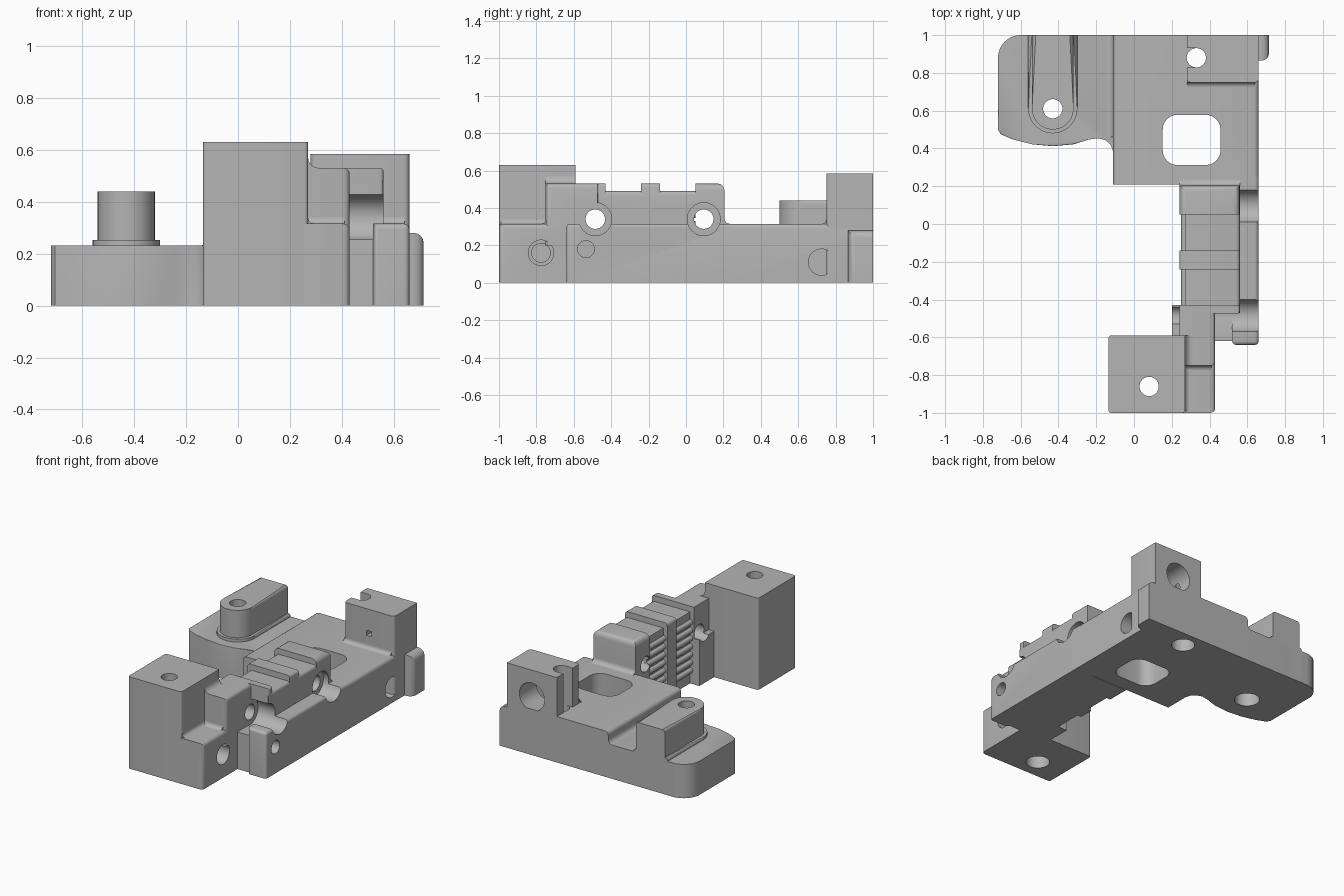
import bpy, bmesh, math
from mathutils import Vector, Matrix

old = bpy.data.objects.get("Cube")
if old:
    bpy.data.objects.remove(old, do_unlink=True)

GREY = (0.46, 0.46, 0.46, 1)
mat = bpy.data.materials.new("matte grey")
mat.use_nodes = True
mat.diffuse_color = GREY
bsdf = mat.node_tree.nodes["Principled BSDF"]
bsdf.inputs["Base Color"].default_value = GREY
bsdf.inputs["Roughness"].default_value = 0.6

parts = {}


def finish(name, bm, cutter=False):
    bmesh.ops.recalc_face_normals(bm, faces=bm.faces[:])
    mesh = bpy.data.meshes.new(name)
    bm.to_mesh(mesh)
    bm.free()
    mesh.materials.append(mat)
    ob = bpy.data.objects.new(name, mesh)
    bpy.context.collection.objects.link(ob)
    if cutter:
        ob.hide_render = True
    else:
        parts[name] = ob
    return ob


def round_edges(bm, edges, radius):
    bmesh.ops.bevel(bm, geom=edges, offset=radius, segments=4, profile=0.5,
                    affect='EDGES', clamp_overlap=True)


def box(name, x, y, z, rounded="", radius=0.025, cutter=False):
    """Box from ranges; rounded lists edges by their two faces, such as '+x+z'."""
    bm = bmesh.new()
    bmesh.ops.create_cube(bm, size=2)
    chosen = []
    for e in bm.edges:
        mid = (e.verts[0].co + e.verts[1].co) / 2
        key = "".join(("+" if c > 0 else "-") + a for a, c in zip("xyz", mid) if abs(c) > 0.5)
        if key in rounded.split():
            chosen.append(e)
    for v in bm.verts:
        v.co = Vector([r[0] if c < 0 else r[1] for c, r in zip(v.co, (x, y, z))])
    if chosen:
        round_edges(bm, chosen, radius)
    return finish(name, bm, cutter)


def prism(name, axis, outline, lo, hi, rim=0, cutter=False):
    """Extrude an outline along an axis, optionally rounding its far rim."""
    place = {"x": lambda u, v, w: (w, u, v), "y": lambda u, v, w: (u, w, v),
             "z": lambda u, v, w: (u, v, w)}[axis]
    bm = bmesh.new()
    low = [bm.verts.new(place(u, v, lo)) for u, v in outline]
    top = [bm.verts.new(place(u, v, hi)) for u, v in outline]
    bm.faces.new(low)
    bm.faces.new(top)
    n = len(low)
    for i in range(n):
        j = (i + 1) % n
        bm.faces.new((low[i], low[j], top[j], top[i]))
    if rim:
        far = set(top)
        # the back wall stays sharp
        edges = [e for e in bm.edges if far.issuperset(e.verts)
                 and min(v.co.y for v in e.verts) < 0.99]
        round_edges(bm, edges, rim)
    return finish(name, bm, cutter)


def arc(cx, cy, r, a0, a1, n=10):
    return [(cx + r * math.cos(math.radians(a0 + (a1 - a0) * i / n)),
             cy + r * math.sin(math.radians(a0 + (a1 - a0) * i / n))) for i in range(n + 1)]


def rod(name, axis, centre, r, lo, hi, cutter=True, sides=40):
    return prism(name, axis, [p for p in arc(*centre, r, 0, 360, sides)][:-1], lo, hi,
                 cutter=cutter)


def fillet(name, axis, u, v, su, sv, r, lo, hi):
    """Concave blend in the corner (u, v), opening toward (su, sv)."""
    curve = [(u + su * (r - a), v + sv * (r - b)) for a, b in arc(0, 0, r, 0, 90, 6)]
    prism(name, axis, [(u - su * 0.01, v - sv * 0.01), (u - su * 0.01, v + sv * r)] + curve
          + [(u + su * r, v - sv * 0.01)], lo, hi)


def cut(names, *cutters):
    for name in names.split():
        ob = parts[name]
        bpy.context.view_layer.objects.active = ob
        for c in cutters:
            m = ob.modifiers.new("cut", 'BOOLEAN')
            m.operation, m.solver, m.object = 'DIFFERENCE', 'EXACT', c
            bpy.ops.object.modifier_apply(modifier=m.name)
    for c in cutters:
        bpy.data.objects.remove(c, do_unlink=True)


# Rear plate, side wing and wing boss
box("plate", (-0.11, 0.66), (0.21, 1), (0, 0.315), "+x+z -x+z")
wing = [(-0.05, 1)] + arc(-0.6, 0.88, 0.12, 90, 180)
wing += [(-0.72, 0.5), (-0.705, 0.475), (-0.64, 0.447), (-0.54, 0.422), (-0.43, 0.412),
         (-0.32, 0.422), (-0.24, 0.447), (-0.19, 0.457), (-0.15, 0.447), (-0.12, 0.42),
         (-0.11, 0.38), (-0.05, 0.38)]
prism("wing", "z", wing, 0, 0.232, rim=0.025)
boss = [(-0.32, 1), (-0.54, 1)] + arc(-0.43, 0.61, 0.11, 180, 360, 20)
prism("wing_boss", "z", boss, 0.02, 0.44, rim=0.02)
skirt = [(-0.3, 1), (-0.56, 1)] + arc(-0.43, 0.61, 0.13, 180, 360, 20)
prism("boss_skirt", "z", skirt, 0.02, 0.252, rim=0.019)
fillet("wing_blend", "y", -0.11, 0.232, -1, 1, 0.03, 0.46, 1)

# Rear tower and its side lug
box("rear_tower", (0.28, 0.66), (0.75, 1), (0.02, 0.583), "-x-y +x-y", 0.02)
box("side_lug", (0.6, 0.715), (0.865, 1), (0, 0.28), "+x-y +x+z", 0.04)
fillet("tower_blend", "x", 0.75, 0.315, -1, 1, 0.025, 0.28, 0.64)

# Front tower and arm
box("front_tower", (-0.135, 0.27), (-1, -0.59), (0, 0.63), "-x-y -x+y +x-y", 0.015)
box("arm_base", (0.2, 0.43), (-1, -0.43), (0, 0.315), "+x+z +x-y")
box("arm_upper", (0.24, 0.43), (-0.75, -0.43), (0.2, 0.53), "+x+z +x-y")
fillet("arm_side_blend", "y", 0.27, 0.53, 1, 1, 0.04, -0.75, -0.59)
fillet("arm_step_blend", "x", -0.75, 0.315, -1, 1, 0.025, 0.27, 0.41)
fillet("arm_tower_blend", "y", 0.27, 0.315, 1, 1, 0.025, -0.99, -0.75)

# Clamp ridge with raised pads
box("clamp_core", (0.27, 0.56), (-0.47, 0.19), (0, 0.49), "+x+z", 0.02)
box("clamp_rear_pad", (0.24, 0.56), (0.05, 0.205), (0, 0.53), "+x+z -x+z +y+z", 0.035)
box("clamp_middle_pad", (0.24, 0.56), (-0.24, -0.14), (0, 0.53), "+x+z -x+z", 0.02)
box("clamp_front_pad", (0.3, 0.56), (-0.475, -0.43), (0.2, 0.53), "+x+z +x-y", 0.015)
fillet("clamp_blend", "x", 0.205, 0.315, 1, 1, 0.03, 0.24, 0.56)

# Gripping ribs between the pads
for group, (lo, hi) in {"rear": (-0.14, 0.05), "front": (-0.43, -0.24)}.items():
    for i in range(7):
        rod(f"{group}_rib_{i + 1}", "y", (0.268, 0.09 + 0.055 * i), 0.019, lo, hi,
            cutter=False, sides=16)

# Outer rail
box("rail", (0.52, 0.66), (-0.64, 0.25), (0, 0.315), "+x+z -x-y +x-y -y+z", 0.02)
box("rail_filler", (0.4, 0.56), (-0.62, -0.4), (0, 0.255))

# Window in the plate
window = [p for cx, cy, a in ((0.38, 0.5, 0), (0.23, 0.5, 90), (0.23, 0.39, 180), (0.38, 0.39, 270))
          for p in arc(cx, cy, 0.078, a, a + 90, 6)]
cut("plate", prism("window_cut", "z", window, -0.1, 0.5, cutter=True))

# Vertical screw holes, wider underneath
for names, spot, wide in (("wing wing_boss boss_skirt", (-0.43, 0.61), 0.08),
                          ("plate rear_tower", (0.33, 0.88), 0.075),
                          ("front_tower", (0.08, -0.86), 0.075)):
    cut(names, rod("screw_hole", "z", spot, 0.051, -0.1, 0.8),
        rod("screw_recess", "z", spot, wide, -0.1, 0.12))

# Open slot and rear bore in the tower
cut("rear_tower", box("slot", (0.2, 0.33), (0.829, 0.931), (0.315, 0.7), cutter=True),
    rod("rear_bore", "y", (0.47, 0.4), 0.095, 0.82, 1.1),
    box("pin_slot", (0.45, 0.49), (0.7, 0.9), (0.4, 0.435), cutter=True))

# Cross holes through the clamp, with wide channels on the rail side
clamp = "clamp_core clamp_rear_pad clamp_front_pad arm_upper arm_base"
for y, start in ((-0.485, 0.43), (0.095, 0.52)):
    cut(clamp + " rail rail_filler", rod("cross_hole", "x", (y, 0.34), 0.052, 0.1, 0.9),
        rod("channel", "x", (y, 0.34), 0.088, start, 0.9))

# Blind holes in the side faces
for names, spot, r, lo in (("rail rail_filler", (-0.535, 0.18), 0.045, 0.46),
                           ("plate", (0.725, 0.11), 0.07, 0.5),
                           ("arm_base", (-0.775, 0.16), 0.068, 0.3)):
    cut(names, rod("blind_hole", "x", spot, r, lo, 0.9))
cut("arm_base", rod("inner_hole", "x", (-0.775, 0.16), 0.05, 0.22, 0.9))

# Smooth rounded edges, crisp corners
bpy.ops.object.select_all(action='DESELECT')
for ob in parts.values():
    ob.select_set(True)
bpy.context.view_layer.objects.active = parts["plate"]
bpy.ops.object.shade_smooth_by_angle(angle=math.radians(35))
